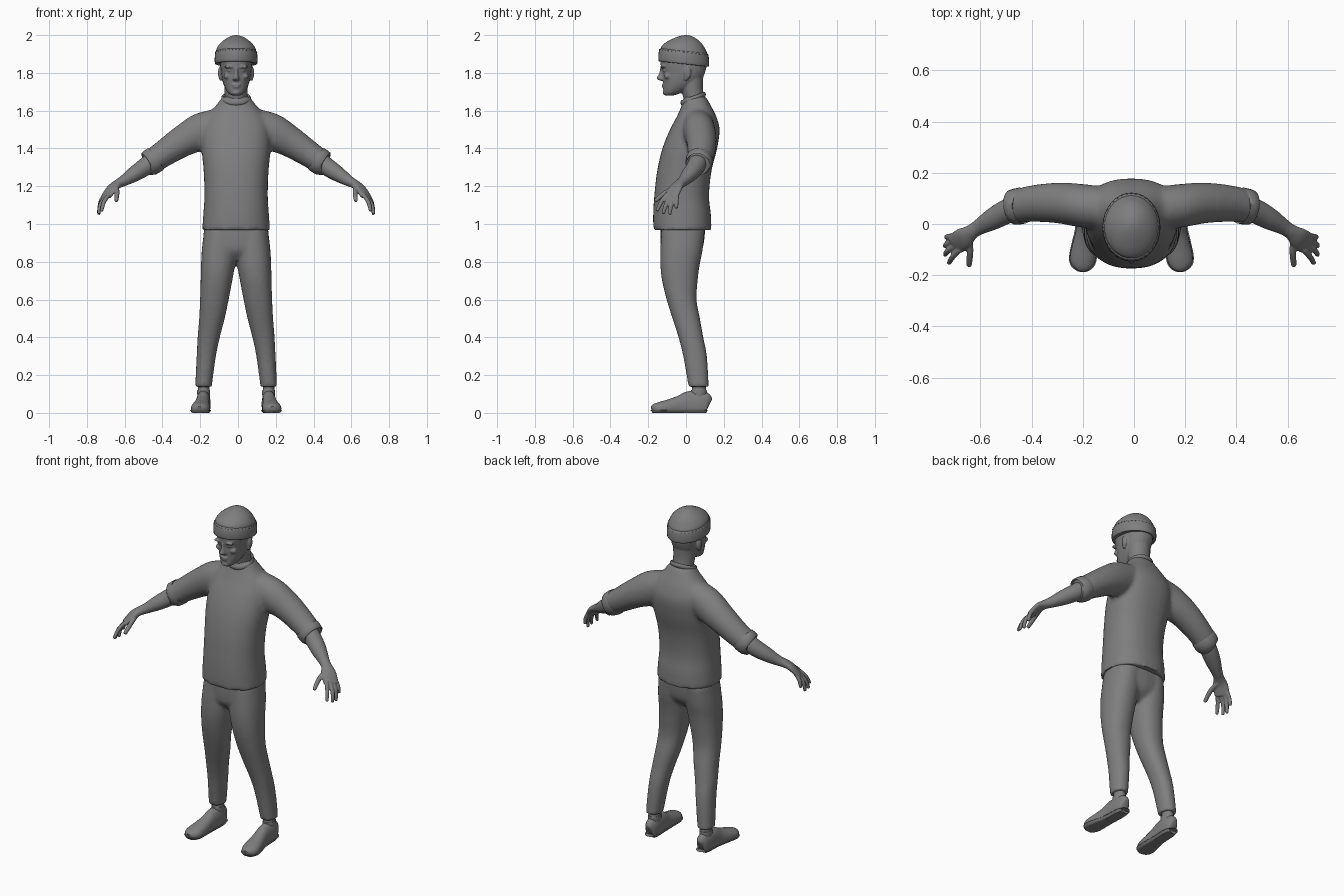
import bpy, bmesh, math
from mathutils import Vector, Matrix

CX = -0.01  # symmetry plane of the figure
grey = bpy.data.materials.new("plain grey")
grey.diffuse_color = (0.21, 0.21, 0.21, 1)


def spline(rows, steps):
    """Catmull-Rom interpolation of section rows."""
    if len(rows) < 3:
        steps = 1
    out = []
    for i in range(len(rows) - 1):
        p0, p1, p2 = rows[max(i - 1, 0)], rows[i], rows[i + 1]
        p3 = rows[min(i + 2, len(rows) - 1)]
        for k in range(steps):
            t = k / steps
            out.append([0.5 * (2 * b + (c - a) * t + (2 * a - 5 * b + 4 * c - d) * t * t
                               + (3 * b - a - 3 * c + d) * t ** 3)
                        for a, b, c, d in zip(p0, p1, p2, p3)])
    return out + [list(rows[-1])]


def loft(bm, rows, level=False, side=1, n=24, power=2.0, steps=4, zmin=None, zmax=None):
    """Skin sections (x, y, z, half width, half depth); level sections lie flat."""
    rows = spline(rows, steps)
    rings = []
    for i, (x, y, z, a, b) in enumerate(rows):
        u, v = Vector((1, 0, 0)), Vector((0, 1, 0))
        if not level:
            t = Vector(rows[min(i + 1, len(rows) - 1)][:3]) - Vector(rows[max(i - 1, 0)][:3])
            u = t.cross(Vector((0, 0, 1))).normalized()
            v = u.cross(t).normalized()
        ring = []
        for k in range(n):
            c, s = math.cos(2 * math.pi * k / n), math.sin(2 * math.pi * k / n)
            p = Vector((x, y, z)) + u * (a * math.copysign(abs(c) ** (2 / power), c)) \
                + v * (b * math.copysign(abs(s) ** (2 / power), s))
            if zmin is not None:
                p.z = max(p.z, zmin)
            if zmax is not None:
                p.z = min(p.z, zmax)
            ring.append(bm.verts.new((p.x * side, p.y, p.z)))
        rings.append(ring)
    for r, q in zip(rings, rings[1:]):
        for k in range(n):
            bm.faces.new((r[k], r[(k + 1) % n], q[(k + 1) % n], q[k]))
    bm.faces.new(rings[0][::-1])
    bm.faces.new(rings[-1])


def stack(bm, rows, x=0, **kw):
    """Level loft from (z, x, half width, front y, back y)."""
    loft(bm, [(r[1], (r[3] + r[4]) / 2, r[0], r[2], (r[4] - r[3]) / 2) for r in rows],
         level=True, **kw)


def blob(bm, loc, size):
    bmesh.ops.create_uvsphere(bm, u_segments=14, v_segments=10, radius=1,
                              matrix=Matrix.Translation(loc) @ Matrix.Diagonal((*size, 1)))


def finish(bm, name, voxel=0, smooth=0, angle=50):
    """Turn the bmesh into an object, optionally fusing its pieces."""
    bmesh.ops.recalc_face_normals(bm, faces=bm.faces)
    me = bpy.data.meshes.new(name)
    bm.to_mesh(me)
    bm.free()
    me.materials.append(grey)
    ob = bpy.data.objects.new(name, me)
    bpy.context.collection.objects.link(ob)
    ob.location.x = CX
    bpy.ops.object.select_all(action='DESELECT')
    ob.select_set(True)
    bpy.context.view_layer.objects.active = ob
    if voxel:
        m = ob.modifiers.new("fuse", 'REMESH')
        m.mode, m.voxel_size, m.use_smooth_shade = 'VOXEL', voxel, True
        s = ob.modifiers.new("soften", 'SMOOTH')
        s.factor, s.iterations = 0.5, smooth
        for mod in ("fuse", "soften"):
            bpy.ops.object.modifier_apply(modifier=mod)
    bpy.ops.object.shade_smooth_by_angle(angle=math.radians(angle))
    return ob


# shirt: torso fused with both sleeves
bm = bmesh.new()
stack(bm, [(.968, 0, .18, -.173, .135), (1.05, 0, .174, -.174, .132), (1.15, 0, .168, -.168, .122),
           (1.28, 0, .172, -.153, .135), (1.4, 0, .183, -.125, .165), (1.5, 0, .18, -.085, .178),
           (1.57, 0, .155, -.048, .16), (1.63, 0, .105, -.022, .13), (1.675, 0, .072, -.01, .105)],
      power=2.3, n=32)
for s in (1, -1):
    loft(bm, [(.06, .06, 1.545, .08, .075), (.18, .07, 1.492, .085, .098), (.28, .082, 1.44, .08, .084),
              (.38, .08, 1.375, .072, .071), (.458, .068, 1.322, .065, .064)], side=s)
finish(bm, "shirt", .011, 6)

# rolled sleeve cuffs
for s, tag in ((1, "left"), (-1, "right")):
    bm = bmesh.new()
    loft(bm, [(.422, .072, 1.347, .064, .064), (.427, .072, 1.343, .071, .071),
              (.462, .065, 1.32, .069, .069), (.467, .064, 1.317, .06, .06)], side=s, steps=2)
    finish(bm, tag + "_sleeve_cuff")

# collar ring, lower at the front
bm = bmesh.new()
N, M = 32, 8
grid = []
for i in range(N):
    a = 2 * math.pi * i / N
    grid.append([bm.verts.new(((.072 + .007 * math.cos(b)) * math.cos(a),
                               .038 + (.06 + .007 * math.cos(b)) * math.sin(a),
                               1.664 + .022 * math.sin(a) + .014 * math.sin(b)))
                 for b in (2 * math.pi * j / M for j in range(M))])
for i in range(N):
    for j in range(M):
        p, q = grid[i], grid[(i + 1) % N]
        bm.faces.new((p[j], q[j], q[(j + 1) % M], p[(j + 1) % M]))
finish(bm, "collar")

# trousers: pelvis fused with both legs
bm = bmesh.new()
stack(bm, [(.81, 0, .07, -.09, .03), (.85, 0, .13, -.125, .075), (.9, 0, .168, -.135, .095),
           (1.02, 0, .168, -.135, .105)], power=2.3)
for s in (1, -1):
    stack(bm, [(.138, .173, .044, .013, .121), (.3, .158, .051, -.015, .111), (.4, .145, .059, -.04, .092),
               (.5, .128, .068, -.072, .074), (.6, .115, .076, -.103, .056), (.7, .104, .084, -.127, .062),
               (.78, .096, .09, -.136, .072), (.86, .09, .092, -.136, .088), (.97, .08, .09, -.13, .1)],
          side=s, power=2.2)
finish(bm, "trousers", .01, 5)

SHOE = [(.172, .122, .04, .014, .03), (.172, .112, .043, .03, .06), (.173, .07, .046, .038, .071),
        (.175, .015, .045, .038, .069), (.178, -.03, .037, .04, .056), (.184, -.085, .029, .047, .044),
        (.19, -.135, .023, .05, .036), (.192, -.165, .019, .04, .029), (.193, -.18, .015, .018, .02)]
for s, tag in ((1, "left"), (-1, "right")):
    # ankle
    bm = bmesh.new()
    stack(bm, [(.08, .172, .033, .028, .108), (.118, .172, .034, .026, .11), (.124, .172, .03, .032, .105),
               (.16, .172, .031, .03, .106)], side=s)
    finish(bm, tag + "_ankle")
    # shoe and its thin sole
    bm = bmesh.new()
    loft(bm, SHOE, side=s, zmin=.004, power=2.2)
    finish(bm, tag + "_shoe")
    bm = bmesh.new()
    loft(bm, [(x, y * 1.01, z, a + .004, b) for x, y, z, a, b in SHOE], side=s, zmin=0, zmax=.014, power=2.2)
    finish(bm, tag + "_sole")

# forearms with hands
FINGERS = [[(.672, -.1, 1.158), (.699, -.13, 1.118), (.712, -.152, 1.072)],
           [(.684, -.083, 1.152), (.717, -.105, 1.105), (.727, -.12, 1.058)],
           [(.69, -.064, 1.152), (.72, -.078, 1.105), (.727, -.086, 1.054)],
           [(.693, -.046, 1.16), (.717, -.05, 1.12), (.722, -.051, 1.085)],
           [(.635, -.05, 1.192), (.63, -.105, 1.168), (.634, -.16, 1.125)]]
for s, tag in ((1, "left"), (-1, "right")):
    bm = bmesh.new()
    loft(bm, [(.42, .072, 1.35, .05, .05), (.48, .052, 1.304, .048, .048), (.54, .02, 1.264, .043, .041),
              (.595, -.012, 1.229, .031, .029), (.625, -.032, 1.213, .03, .024), (.655, -.055, 1.19, .042, .02),
              (.685, -.076, 1.15, .043, .016), (.69, -.08, 1.142, .034, .01)], side=s)
    for f in FINGERS:
        end = Vector(f[2]) - Vector(f[1])
        tip = Vector(f[2]) + end * .08
        w = .0135 if f is FINGERS[-1] else .0115
        loft(bm, [(*f[0], w, w), (*f[1], w, w), (*f[2], w * .8, w * .8), (*tip, .003, .003)], side=s, n=10)
    finish(bm, tag + "_arm", .0045, 3)

# head with neck, nose, brows, lips and ears
bm = bmesh.new()
stack(bm, [(1.6, 0, .062, -.005, .1), (1.66, 0, .06, -.012, .097), (1.72, 0, .062, -.03, .09),
           (1.78, 0, .064, -.04, .092)])
stack(bm, [(1.68, 0, .02, -.11, -.07), (1.69, 0, .038, -.117, -.035), (1.71, 0, .053, -.12, .01),
           (1.74, 0, .067, -.12, .055), (1.77, 0, .075, -.123, .085), (1.8, 0, .08, -.124, .1),
           (1.84, 0, .084, -.134, .11), (1.89, 0, .085, -.13, .108), (1.94, 0, .06, -.09, .08)], power=2.2)
stack(bm, [(1.758, 0, .01, -.135, -.1), (1.766, 0, .019, -.153, -.1), (1.775, 0, .016, -.155, -.1),
           (1.8, 0, .011, -.142, -.1), (1.83, 0, .011, -.137, -.1)], n=12)
blob(bm, (0, -.119, 1.736), (.025, .01, .006))
blob(bm, (0, -.117, 1.725), (.022, .01, .006))
blob(bm, (0, -.112, 1.695), (.022, .012, .012))
for s in (1, -1):
    blob(bm, (s * .035, -.122, 1.832), (.03, .014, .008))
    blob(bm, (s * .045, -.098, 1.782), (.022, .018, .016))
    blob(bm, (s * .033, -.112, 1.812), (.015, .012, .006))
    blob(bm, (s * .085, .008, 1.8), (.011, .019, .034))
    blob(bm, (s * .081, .001, 1.772), (.009, .011, .015))
finish(bm, "head", .005, 3)


def tilt(bm):
    """Lower the cap slightly towards the back."""
    for v in bm.verts:
        v.co.z -= .11 * (v.co.y + .012) * min(1, (2 - v.co.z) / .07)


# knitted cap crown, folded brim and stitches
bm = bmesh.new()
stack(bm, [(1.86, 0, .106, -.137, .114), (1.915, 0, .106, -.134, .112), (1.94, 0, .097, -.121, .1),
           (1.963, 0, .078, -.096, .082), (1.982, 0, .053, -.064, .056), (1.995, 0, .027, -.032, .03),
           (2.0, 0, .004, -.006, .004)], n=32)
tilt(bm)
finish(bm, "cap_crown")
bm = bmesh.new()
stack(bm, [(1.849, 0, .1, -.131, .107), (1.847, 0, .109, -.142, .118), (1.855, 0, .113, -.146, .122),
           (1.885, 0, .113, -.146, .122), (1.91, 0, .11, -.141, .118), (1.916, 0, .104, -.134, .112)],
      n=32, steps=2)
tilt(bm)
finish(bm, "cap_brim")
bm = bmesh.new()
for i in range(36):
    a = 2 * math.pi * i / 36
    blob(bm, (.1095 * math.cos(a), -.012 + .129 * math.sin(a), 1.909), (.003, .003, .002))
tilt(bm)
finish(bm, "cap_stitches")
